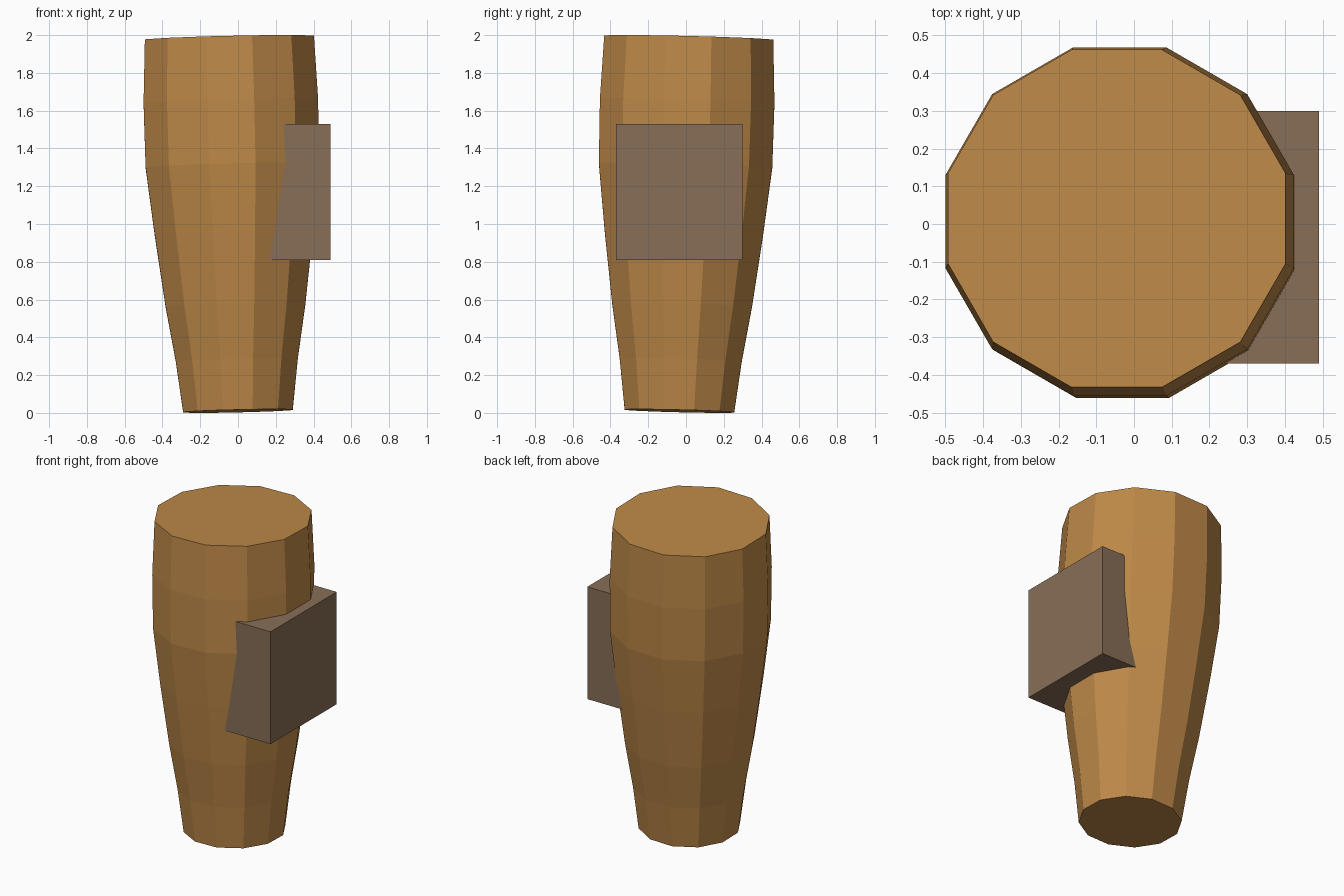
import bpy, bmesh, math

if "Cube" in bpy.data.objects:
    bpy.data.objects.remove(bpy.data.objects["Cube"])


def material(name, rgb):
    m = bpy.data.materials.new(name)
    m.diffuse_color = (*rgb, 1.0)
    m.use_nodes = True
    m.node_tree.nodes["Principled BSDF"].inputs["Base Color"].default_value = m.diffuse_color
    return m


def make_object(name, bm, mat):
    bmesh.ops.recalc_face_normals(bm, faces=bm.faces)
    mesh = bpy.data.meshes.new(name)
    bm.to_mesh(mesh)
    bm.free()
    mesh.materials.append(mat)
    obj = bpy.data.objects.new(name, mesh)
    bpy.context.collection.objects.link(obj)
    return obj


tan_wood = material("tan_wood", (0.515, 0.25, 0.065))
dull_brown = material("dull_brown", (0.242, 0.156, 0.095))

# Twelve-sided tapered body, leaning slightly: (height, apothem) per ring
SIDES = 12
LEAN_X, LEAN_Y = -0.023, 0.025
profile = [(0.01, 0.29), (0.28, 0.323), (0.57, 0.37), (0.95, 0.419),
           (1.31, 0.459), (1.65, 0.462), (1.985, 0.4475)]

bm = bmesh.new()
rings = []
for z, apothem in profile:
    r = apothem / math.cos(math.pi / SIDES)
    cx, cy = LEAN_X * z, -0.035 + LEAN_Y * z
    ring = []
    for i in range(SIDES):
        a = (i + 0.5) * 2 * math.pi / SIDES
        dx, dy = r * math.cos(a), r * math.sin(a)
        # rings stay square to the leaning axis
        ring.append(bm.verts.new((cx + dx, cy + dy, z - LEAN_X * dx - LEAN_Y * dy)))
    rings.append(ring)
for low, high in zip(rings, rings[1:]):
    for i in range(SIDES):
        j = (i + 1) % SIDES
        bm.faces.new((low[i], low[j], high[j], high[i]))
bm.faces.new(rings[0])
bm.faces.new(rings[-1])
make_object("tapered_body", bm, tan_wood)

# Block set into the side of the body
lo, hi = (0.10, -0.37, 0.81), (0.49, 0.30, 1.53)
bm = bmesh.new()
bmesh.ops.create_cube(bm, size=1.0)
for v in bm.verts:
    v.co = [lo[k] if v.co[k] < 0 else hi[k] for k in range(3)]
make_object("side_block", bm, dull_brown)
